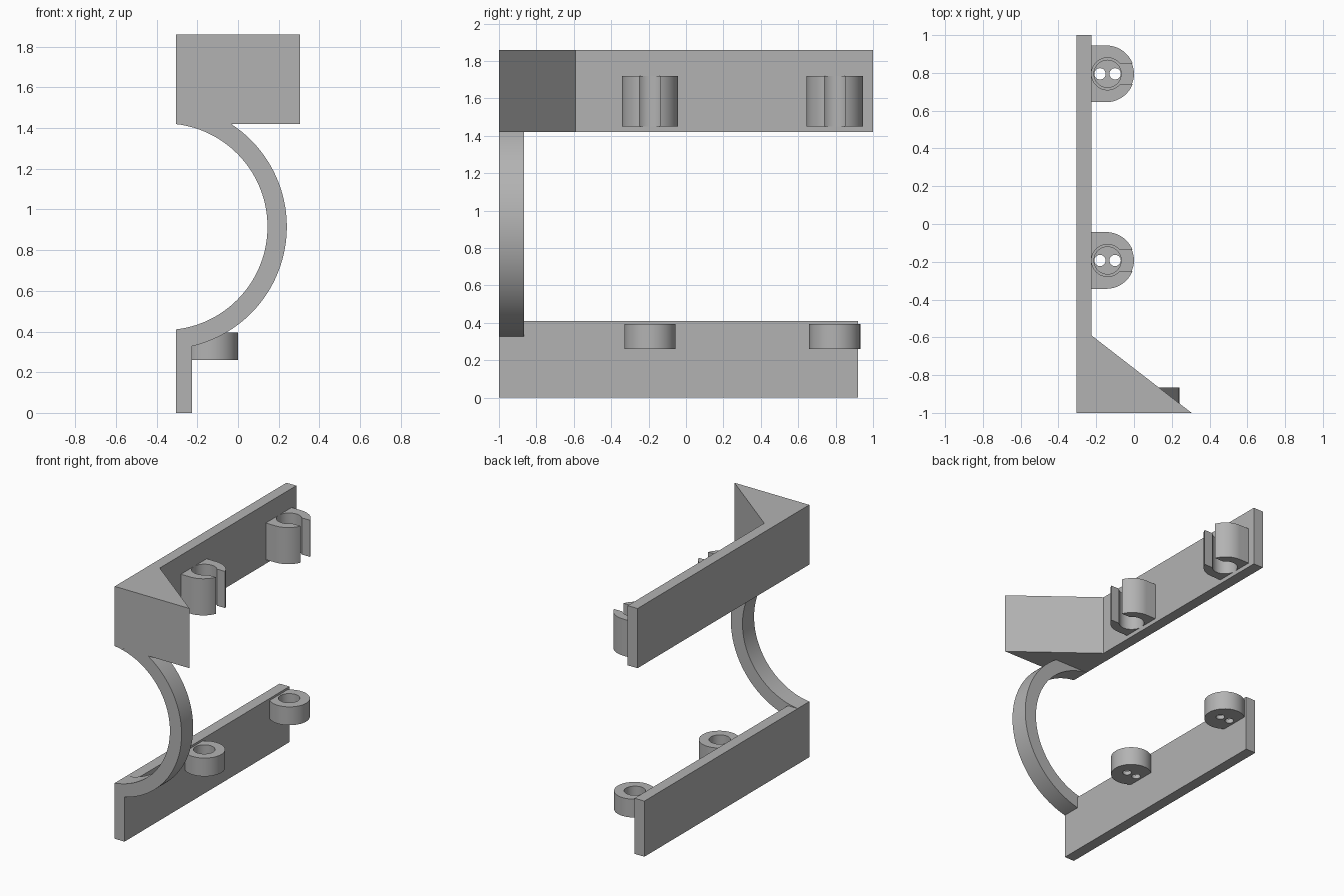
import bpy, bmesh
from math import sin, cos, asin, acos, radians
from mathutils import Vector

if "Cube" in bpy.data.objects:
    bpy.data.objects.remove(bpy.data.objects["Cube"], do_unlink=True)

grey = bpy.data.materials.new("plain_grey")
grey.use_nodes = True
COLOUR = (0.45, 0.45, 0.45, 1)
grey.diffuse_color = COLOUR
grey.node_tree.nodes["Principled BSDF"].inputs["Base Color"].default_value = COLOUR


def arc(cx, cy, r, a0, a1, n):
    """Points on a circle from angle a0 to a1 (radians)."""
    steps = [a0 + (a1 - a0) * i / n for i in range(n + 1)]
    return [(cx + r * cos(a), cy + r * sin(a)) for a in steps]


def circle(cx, cy, r, n=48):
    return arc(cx, cy, r, 0, radians(360), n)[:-1]


def prism(name, outline, low, high, upright=True):
    """Extrude an outline along z (upright) or along y (xz outline)."""
    bm = bmesh.new()
    place = (lambda a, b: (a, b, low)) if upright else (lambda a, b: (a, low, b))
    face = bm.faces.new([bm.verts.new(place(a, b)) for a, b in outline])
    moved = bmesh.ops.extrude_face_region(bm, geom=[face])["geom"]
    shift = Vector((0, 0, high - low) if upright else (0, high - low, 0))
    bmesh.ops.translate(bm, vec=shift,
                        verts=[v for v in moved if isinstance(v, bmesh.types.BMVert)])
    bmesh.ops.recalc_face_normals(bm, faces=bm.faces)
    mesh = bpy.data.meshes.new(name)
    bm.to_mesh(mesh)
    bm.free()
    mesh.materials.append(grey)
    obj = bpy.data.objects.new(name, mesh)
    bpy.context.collection.objects.link(obj)
    return obj


def select(obj):
    bpy.ops.object.select_all(action="DESELECT")
    obj.select_set(True)
    bpy.context.view_layer.objects.active = obj


def smooth(obj):
    select(obj)
    bpy.ops.object.shade_smooth_by_angle(angle=radians(30))


def cut(obj, cutter):
    select(obj)
    mod = obj.modifiers.new("cut", "BOOLEAN")
    mod.operation, mod.solver, mod.object = "DIFFERENCE", "EXACT", cutter
    bpy.ops.object.modifier_apply(modifier=mod.name)
    bpy.data.objects.remove(cutter, do_unlink=True)


BACK, FACE = -0.305, -0.225       # both sides of the rails
RAIL_TOP, UPPER_BASE = 0.41, 1.42

# Rails: the upper one widens into a triangular front block
prism("upper_rail", [(BACK, -1), (0.305, -1), (FACE, -0.59), (FACE, 1), (BACK, 1)],
      UPPER_BASE, 1.86)
prism("lower_rail", [(BACK, -1), (FACE, -1), (FACE, 0.92), (BACK, 0.92)], 0, RAIL_TOP)

# Curved arm joining the rails at the front
cx, cz, r_in, r_out = -0.363, 0.915, 0.508, 0.603
end_in = acos((BACK - cx) / r_in)
arm = arc(cx, cz, r_in, end_in, -end_in, 64)
arm += [(FACE, RAIL_TOP)]
arm += arc(cx, cz, r_out, -acos((FACE - cx) / r_out), asin((UPPER_BASE - cz) / r_out), 64)
smooth(prism("curved_arm", arm, -1, -0.865, upright=False))

# Slotted clips above, cups with drain holes below
HOLE_X, GAP, R_CLIP, R_BORE = -0.14, 0.055, 0.15, 0.085
quarter, lip, mouth = radians(90), asin(GAP / R_CLIP), asin(GAP / R_BORE)
for label, y in (("front", -0.193), ("rear", 0.795)):
    clip = [(-0.24, y - R_CLIP)]
    clip += arc(-0.147, y, R_CLIP, -quarter, -lip, 20)
    clip += arc(HOLE_X, y, R_BORE, -mouth, mouth - 4 * quarter, 40)
    clip += arc(-0.147, y, R_CLIP, lip, quarter, 20)
    clip += [(-0.24, y + R_CLIP)]
    smooth(prism(label + "_clip", clip, 1.45, 1.72))

    cup = prism(label + "_cup", circle(-0.137, y, 0.137), 0.26, 0.395)
    cut(cup, prism("bore_cutter", circle(HOLE_X, y, 0.072), 0.29, 0.5))
    for x in (-0.18, -0.1):
        cut(cup, prism("drain_cutter", circle(x, y, 0.03, 24), 0.2, 0.35))
    smooth(cup)
